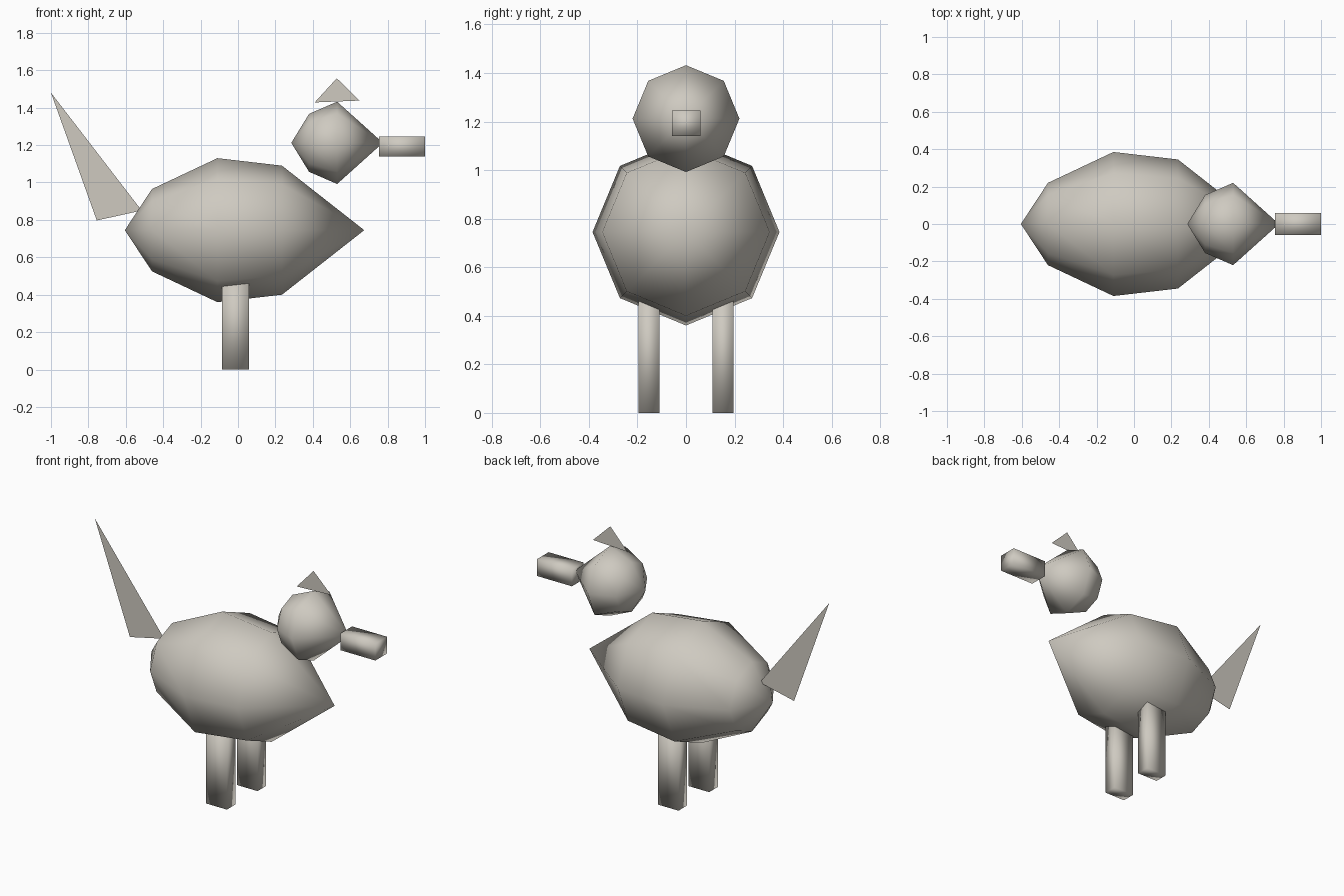
import bpy, bmesh, math

if "Cube" in bpy.data.objects:
    bpy.data.objects.remove(bpy.data.objects["Cube"])

clay = bpy.data.materials.new("warm_grey")
clay.diffuse_color = (0.62, 0.59, 0.53, 1)
clay.use_nodes = True
clay.node_tree.nodes["Principled BSDF"].inputs["Base Color"].default_value = clay.diffuse_color


def finish(name, bm, smooth=True):
    bmesh.ops.recalc_face_normals(bm, faces=bm.faces[:])
    mesh = bpy.data.meshes.new(name)
    bm.to_mesh(mesh)
    bm.free()
    mesh.materials.append(clay)
    for p in mesh.polygons:
        p.use_smooth = smooth
    ob = bpy.data.objects.new(name, mesh)
    bpy.context.collection.objects.link(ob)
    return ob


def lathe_x(name, profile, z, sides=8):
    """Closed solid turned around a horizontal axis; profile is (x, radius) from pole to pole."""
    bm = bmesh.new()
    rings = []
    for x, r in profile:
        if r == 0:
            rings.append([bm.verts.new((x, 0, z))] * sides)
        else:
            angles = [2 * math.pi * i / sides for i in range(sides)]
            rings.append([bm.verts.new((x, r * math.cos(a), z + r * math.sin(a))) for a in angles])
    for a, b in zip(rings, rings[1:]):
        for i in range(sides):
            j = (i + 1) % sides
            bm.faces.new(dict.fromkeys((a[i], a[j], b[j], b[i])))
    return finish(name, bm)


def box(name, lo, hi):
    bm = bmesh.new()
    bmesh.ops.create_cube(bm, size=1)
    for v in bm.verts:
        v.co = [l + (c + 0.5) * (h - l) for c, l, h in zip(v.co, lo, hi)]
    return finish(name, bm)


def fin(name, points):
    """Flat upright triangle on the centre plane."""
    bm = bmesh.new()
    bm.faces.new([bm.verts.new((x, 0, z)) for x, z in points])
    return finish(name, bm, False)


# Body and head
lathe_x("body", [(-0.605, 0), (-0.46, 0.22), (-0.11, 0.385), (0.235, 0.345), (0.675, 0)], 0.745)
lathe_x("head", [(0.285, 0), (0.38, 0.155), (0.53, 0.22), (0.775, 0)], 1.212)

# Beak
box("beak", (0.755, -0.058, 1.14), (1.0, 0.06, 1.245))

# Legs
for side, y in (("right", -0.153), ("left", 0.153)):
    box(side + "_leg", (-0.085, y - 0.043, 0), (0.06, y + 0.043, 0.5))

# Tail and crest
fin("tail", [(-1.0, 1.48), (-0.755, 0.797), (-0.515, 0.85)])
fin("crest", [(0.41, 1.428), (0.65, 1.438), (0.528, 1.557)])
